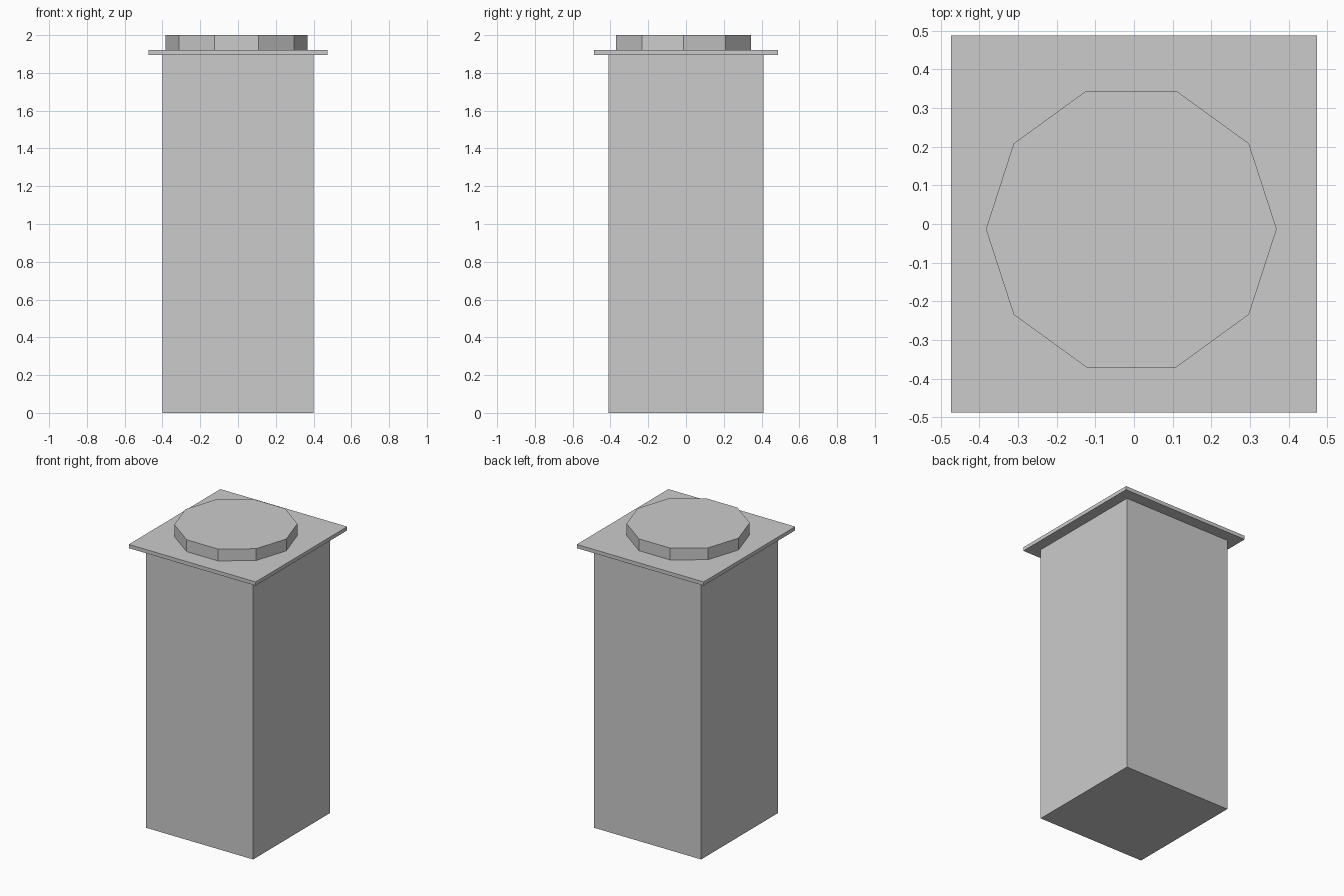
import bpy

# Remove the default object
cube = bpy.data.objects.get("Cube")
if cube:
    bpy.data.objects.remove(cube, do_unlink=True)

# Single grey finish
grey = bpy.data.materials.new("plain_grey")
grey.use_nodes = True
colour = (0.6, 0.6, 0.6, 1)
grey.diffuse_color = colour
grey.node_tree.nodes["Principled BSDF"].inputs["Base Color"].default_value = colour


def box(name, width, depth, bottom, top):
    bpy.ops.mesh.primitive_cube_add(size=1, location=(0, 0, (bottom + top) / 2))
    part = bpy.context.object
    part.name = name
    part.scale = (width, depth, top - bottom)
    bpy.ops.object.transform_apply(location=False, rotation=False, scale=True)
    part.data.materials.append(grey)


# Tall rectangular column and its overhanging plate
box("column_body", 0.80, 0.82, 0, 1.895)
box("top_plate", 0.946, 0.976, 1.895, 1.92)

# Ten-sided cap, slightly off centre, with corners pointing along x
bpy.ops.mesh.primitive_cylinder_add(
    vertices=10, radius=0.376, depth=0.08,
    location=(-0.007, -0.013, 1.96), rotation=(0, 0, 1.5708))
cap = bpy.context.object
cap.name = "round_cap"
cap.data.materials.append(grey)
